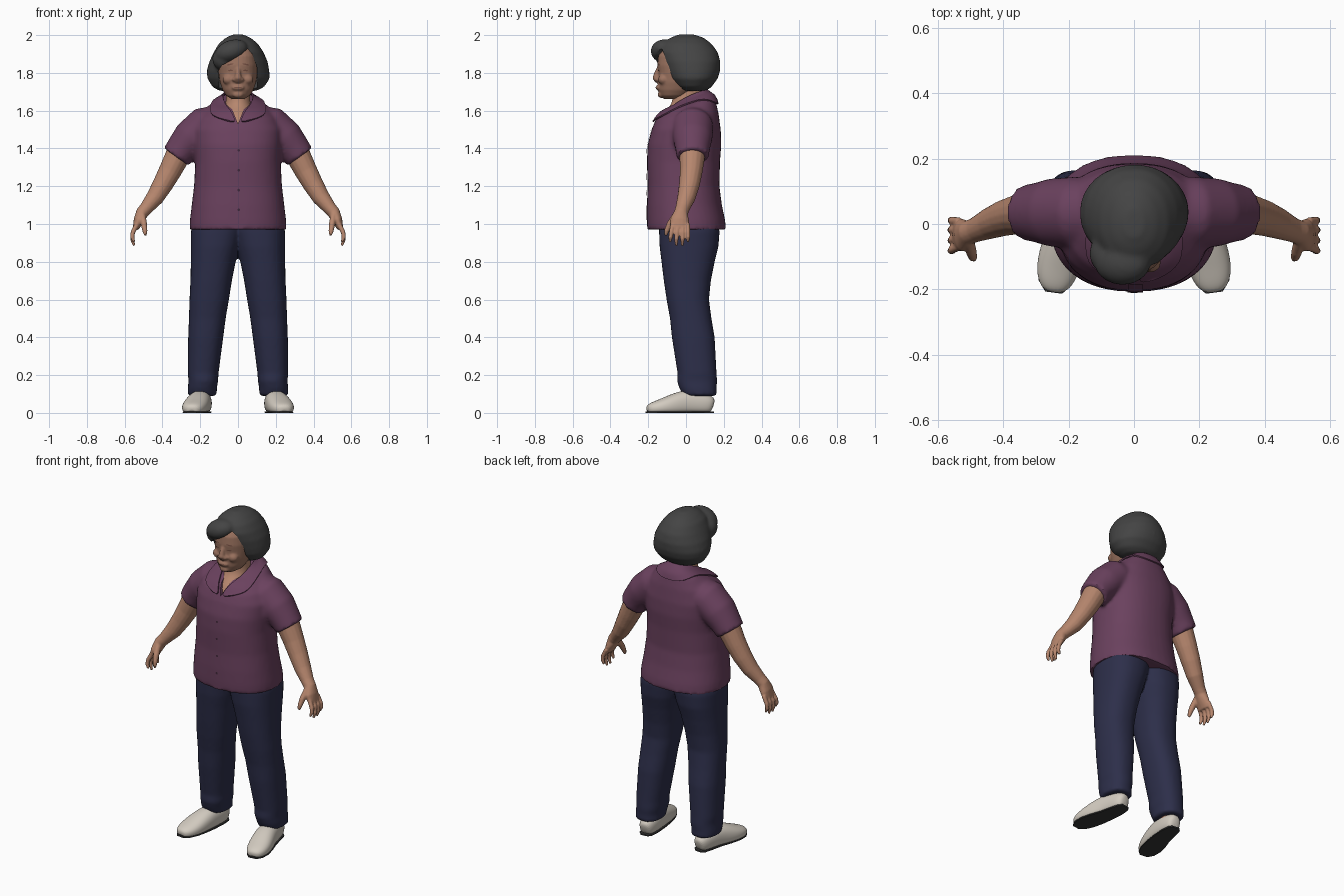
import bpy, bmesh, math
from mathutils import Vector, Matrix

if "Cube" in bpy.data.objects:
    bpy.data.objects.remove(bpy.data.objects["Cube"])


def material(name, r, g, b):
    m = bpy.data.materials.new(name)
    m.use_nodes = True
    m.diffuse_color = (r, g, b, 1)
    bsdf = m.node_tree.nodes["Principled BSDF"]
    bsdf.inputs["Base Color"].default_value = (r, g, b, 1)
    bsdf.inputs["Roughness"].default_value = 0.9
    return m


PLUM = material("plum cloth", .145, .053, .112)
DARK_PLUM = material("dark plum", .05, .02, .04)
NAVY = material("navy cloth", .026, .028, .068)
SKIN = material("skin", .47, .24, .155)
FACE = material("face skin", .33, .17, .115)
SHADE = material("face detail", .19, .085, .06)
HAIR = material("dark grey hair", .058, .058, .058)
CREAM = material("cream leather", .65, .6, .53)
SOLE = material("dark rubber", .035, .035, .035)


def bridge(bm, rings):
    """Skin a list of closed vertex rings and cap both ends."""
    vs = [[bm.verts.new(p) for p in ring] for ring in rings]
    n = len(vs[0])
    for a, b in zip(vs, vs[1:]):
        for i in range(n):
            j = (i + 1) % n
            bm.faces.new((a[i], a[j], b[j], b[i]))
    bm.faces.new(vs[0][::-1])
    bm.faces.new(vs[-1])


def oval(n, power):
    out = []
    for i in range(n):
        t = 2 * math.pi * i / n
        c, s = math.cos(t), math.sin(t)
        out.append((math.copysign(abs(c) ** (2 / power), c),
                    math.copysign(abs(s) ** (2 / power), s)))
    return out


def loft(bm, rings, power=2.2, n=32, side=1):
    """Stack of level rings: z, x0, x1, y0, y1, optional tilt."""
    out = []
    for z, x0, x1, y0, y1, *tilt in rings:
        k = tilt[0] if tilt else 0
        ry = (y1 - y0) / 2
        out.append([(side * ((x0 + x1) / 2 + c * (x1 - x0) / 2), (y0 + y1) / 2 + s * ry,
                     z + k * s * ry) for c, s in oval(n, power)])
    bridge(bm, out)


def tube(bm, pts, n=16, across=(0, 1, 0), power=2.0):
    """Limb along a path: x, y, z, radius across, radius through."""
    centre = [Vector(p[:3]) for p in pts]
    rings = []
    for i, p in enumerate(pts):
        t = (centre[min(i + 1, len(pts) - 1)] - centre[max(i - 1, 0)]).normalized()
        u = Vector(across)
        u = (u - t * u.dot(t)).normalized()
        v = t.cross(u)
        rings.append([centre[i] + u * c * p[3] + v * s * p[-1] for c, s in oval(n, power)])
    bridge(bm, rings)


def ball(bm, at, size, turn=0):
    m = (Matrix.Translation(at) @ Matrix.Rotation(turn, 4, 'Y')
         @ Matrix.Diagonal((*size, 1)))
    bmesh.ops.create_uvsphere(bm, u_segments=24, v_segments=14, radius=1, matrix=m)


def finish(name, bm, mat, *mods):
    """Make the object, apply (type, settings) modifiers and smooth it."""
    if bm.faces:
        bmesh.ops.recalc_face_normals(bm, faces=bm.faces)
    me = bpy.data.meshes.new(name)
    bm.to_mesh(me)
    bm.free()
    ob = bpy.data.objects.new(name, me)
    bpy.context.collection.objects.link(ob)
    me.materials.append(mat)
    for kind, settings in mods:
        mod = ob.modifiers.new(kind.title(), kind)
        for key, value in settings.items():
            setattr(mod, key, value)
    bpy.context.view_layer.update()
    done = bpy.data.meshes.new_from_object(ob.evaluated_get(bpy.context.evaluated_depsgraph_get()))
    ob.modifiers.clear()
    ob.data = done
    bpy.ops.object.select_all(action='DESELECT')
    ob.select_set(True)
    bpy.context.view_layer.objects.active = ob
    bpy.ops.object.shade_smooth_by_angle(angle=math.radians(45))
    return ob


def fuse(voxel, smooth=4):
    return [('REMESH', dict(mode='VOXEL', voxel_size=voxel)),
            ('SMOOTH', dict(factor=.5, iterations=smooth))]


def cutter(name, outline, y0, y1):
    bm = bmesh.new()
    bridge(bm, [[(x, y, z) for x, z in outline] for y in (y0, y1)])
    ob = finish(name, bm, PLUM)
    ob.data.materials.clear()
    ob.hide_render = True
    ob.hide_set(True)
    return ob


def cut(ob):
    return ('BOOLEAN', dict(operation='DIFFERENCE', object=ob, solver='EXACT'))


def wrap(target, mode, offset):
    return ('SHRINKWRAP', dict(target=target, wrap_mode=mode, offset=offset))


def plate(name, target, mat, at, size, turn=0, round_=True, offset=.003):
    """Thin painted detail laid on the front of a surface."""
    bm = bmesh.new()
    m = (Matrix.Translation(at) @ Matrix.Rotation(turn, 4, 'Y') @ Matrix.Rotation(math.pi / 2, 4, 'X')
         @ Matrix.Diagonal((*size, 1, 1)))
    if round_:
        bmesh.ops.create_circle(bm, cap_ends=True, cap_tris=True, segments=16, radius=1, matrix=m)
    else:
        bmesh.ops.create_grid(bm, x_segments=4, y_segments=40, size=1, matrix=m)
    return finish(name, bm, mat, wrap(target, 'ABOVE_SURFACE', offset))


MIRROR = ('MIRROR', dict(use_axis=(True, False, False)))
SUBSURF = ('SUBSURF', dict(levels=2))

# Shirt: torso and short sleeves fused, with an open neck
bm = bmesh.new()
loft(bm, [(z, -w, w, *rest) for z, w, *rest in (
    (.97, .257, -.205, .213), (1.02, .255, -.207, .207), (1.1, .245, -.207, .19),
    (1.2, .233, -.203, .177), (1.33, .226, -.207, .18), (1.42, .232, -.203, .187),
    (1.5, .235, -.182, .184), (1.57, .205, -.16, .172, .1), (1.625, .15, -.13, .155, .25),
    (1.655, .09, -.085, .13, .4))], 2.3, 40)
for s in (-1, 1):
    tube(bm, [(s * .1, .04, 1.53, .1, .1), (s * .18, .035, 1.515, .11, .105),
              (s * .25, .035, 1.455, .105, .098), (s * .295, .035, 1.40, .092, .086),
              (s * .328, .035, 1.355, .085, .08)], 24)
neck_cut = cutter("neck_cutter", [(0, 1.53), (.085, 1.74), (-.085, 1.74)], -.4, .02)
shirt = finish("shirt", bm, PLUM, *fuse(.012), cut(neck_cut))

# Collar and lapels
bm = bmesh.new()
inner = [(0, .118, 1.71), (.055, .1, 1.708), (.085, .04, 1.69), (.072, -.05, 1.64),
         (.04, -.12, 1.59), (.004, -.175, 1.535)]
outer = [(0, .165, 1.63), (.085, .14, 1.635), (.135, .04, 1.64), (.15, -.07, 1.605),
         (.14, -.13, 1.57), (.05, -.18, 1.545)]
rows = []
for pts in (inner, outer):
    full = [(-x, y, z) for x, y, z in pts[:0:-1]] + pts
    rows.append([bm.verts.new(p) for p in full])
for i in range(len(rows[0]) - 1):
    bm.faces.new((rows[0][i], rows[0][i + 1], rows[1][i + 1], rows[1][i]))
finish("collar", bm, PLUM, SUBSURF, wrap(shirt, 'OUTSIDE', .008),
       ('SOLIDIFY', dict(thickness=.008, offset=0)))

# Button band and buttons
plate("button_band", shirt, PLUM, (.004, -.22, 1.25), (.024, .265), round_=False, offset=.004)
for i in range(4):
    plate("button", shirt, DARK_PLUM, (.004, -.22, 1.39 - i * .105), (.007, .007), offset=.007)

# Trousers
bm = bmesh.new()
for s in (-1, 1):
    loft(bm, [(.09, .112, .265, -.015, .165), (.13, .112, .266, -.035, .162),
              (.17, .105, .262, -.048, .165), (.21, .103, .266, -.045, .162),
              (.4, .078, .264, -.075, .152), (.5, .065, .26, -.085, .135),
              (.6, .048, .257, -.103, .122), (.7, .032, .252, -.118, .132),
              (.8, .012, .25, -.13, .152), (.88, -.01, .25, -.14, .172),
              (.96, -.03, .25, -.143, .178), (1.05, -.03, .23, -.14, .16)], 2.3, 28, s)
finish("trousers", bm, NAVY, *fuse(.011))

# Arms and hands
bm = bmesh.new()
tube(bm, [(.26, .035, 1.46, .07, .065), (.32, .033, 1.36, .068, .066), (.36, .028, 1.28, .06, .06),
          (.398, .018, 1.21, .055, .054), (.44, .002, 1.14, .048, .047), (.485, -.018, 1.085, .038, .036),
          (.507, -.026, 1.06, .037, .034), (.525, -.034, 1.02, .05, .028), (.542, -.035, .975, .049, .016)])
for y, drop in ((-.078, .905), (-.048, .885), (-.018, .885), (.01, .905)):
    tube(bm, [(.535, y * .9, 1.0, .012, .013), (.557, y, .955, .0125, .0125),
              (.56, y * 1.05, (drop + .955) / 2, .0115, .0115), (.55, y * 1.08, drop, .007, .007)], 10)
tube(bm, [(.507, -.05, 1.05, .02, .018), (.498, -.085, 1.0, .018, .017),
          (.493, -.102, .965, .014, .014), (.49, -.108, .94, .008, .008)], 10)
finish("arms", bm, SKIN, *fuse(.005, 3), MIRROR)

# Neck and upper chest
bm = bmesh.new()
loft(bm, [(1.48, -.1, .1, -.15, .06), (1.54, -.1, .1, -.15, .07), (1.585, -.085, .085, -.125, .08),
          (1.63, -.066, .066, -.075, .085), (1.68, -.062, .062, -.07, .08), (1.76, -.062, .062, -.06, .08)], 2)
finish("neck", bm, SKIN, SUBSURF)

# Head with nose, cheeks and lips
bm = bmesh.new()
loft(bm, [(z, -w, w, *rest) for z, w, *rest in (
    (1.662, .035, -.118, -.03), (1.68, .063, -.136, .01), (1.71, .082, -.146, .05),
    (1.75, .096, -.148, .08), (1.8, .104, -.147, .1), (1.84, .105, -.152, .1),
    (1.89, .1, -.147, .1), (1.94, .08, -.115, .08), (1.965, .045, -.07, .05))], 2.2)
tube(bm, [(0, -.14, 1.83, .012, .012), (0, -.152, 1.8, .014, .016), (0, -.16, 1.772, .02, .019),
          (0, -.148, 1.752, .018, .012)], 12, (1, 0, 0))
for s in (-1, 1):
    ball(bm, (s * .018, -.15, 1.765), (.014, .016, .012))
    ball(bm, (s * .05, -.118, 1.765), (.032, .03, .028))
ball(bm, (0, -.143, 1.722), (.034, .017, .016))
ball(bm, (0, -.13, 1.685), (.03, .02, .018))
head = finish("head", bm, FACE, *fuse(.006, 3))

# Face details
for s in (-1, 1):
    plate("eye", head, SHADE, (s * .043, -.15, 1.812), (.017, .004), s * .1)
    plate("eyebrow", head, SHADE, (s * .045, -.15, 1.845), (.022, .004), s * .15)
plate("mouth", head, SHADE, (0, -.17, 1.722), (.026, .004))

# Bobbed hair with a swept fringe, opened around the face
bm = bmesh.new()
loft(bm, [(1.705, -.098, .098, -.02, .105), (1.725, -.135, .138, -.06, .135),
          (1.77, -.162, .168, -.095, .168), (1.81, -.166, .166, -.112, .18),
          (1.86, -.152, .157, -.128, .182), (1.91, -.128, .135, -.14, .168),
          (1.955, -.102, .105, -.125, .135), (1.985, -.066, .068, -.085, .095),
          (2.003, -.028, .028, -.04, .045)], 2.1)
ball(bm, (-.035, -.115, 1.915), (.09, .072, .058), -.35)
ball(bm, (-.08, -.09, 1.87), (.055, .065, .06), -.5)
face_cut = cutter("face_cutter", [(-.085, 1.6), (-.1, 1.72), (-.105, 1.81), (-.085, 1.84), (-.03, 1.87),
                                  (.02, 1.9), (.05, 1.928), (.075, 1.9), (.1, 1.83), (.104, 1.74),
                                  (.085, 1.6)], -.4, -.02)
finish("hair", bm, HAIR, *fuse(.01), cut(face_cut))

# Shoes, soles and ankles
last = [(.183, .145, .035, .025, .035), (.185, .125, .043, .044, .052), (.19, .07, .05, .054, .062),
        (.2, 0, .055, .06, .07), (.217, -.07, .04, .068, .06), (.232, -.13, .028, .068, .046),
        (.242, -.18, .022, .055, .034), (.246, -.21, .018, .028, .02)]


def shoe_part(name, mat, pts, low, high, *mods):
    bm = bmesh.new()
    tube(bm, pts, 20, (1, 0, 0), 2.3)
    for v in bm.verts:
        v.co.z = min(max(v.co.z, low), high)
    finish(name, bm, mat, *mods, MIRROR)


shoe_part("shoes", CREAM, last, .005, .2, SUBSURF)
shoe_part("soles", SOLE, [(x, y, .004, a * .93, b) for x, y, z, a, b in last], 0, .008)
bm = bmesh.new()
tube(bm, [(.187, .075, .07, .045, .042), (.187, .075, .2, .045, .042)])
finish("ankles", bm, SKIN, MIRROR)

# Cutters are no longer needed
for ob in (neck_cut, face_cut):
    bpy.data.objects.remove(ob)
